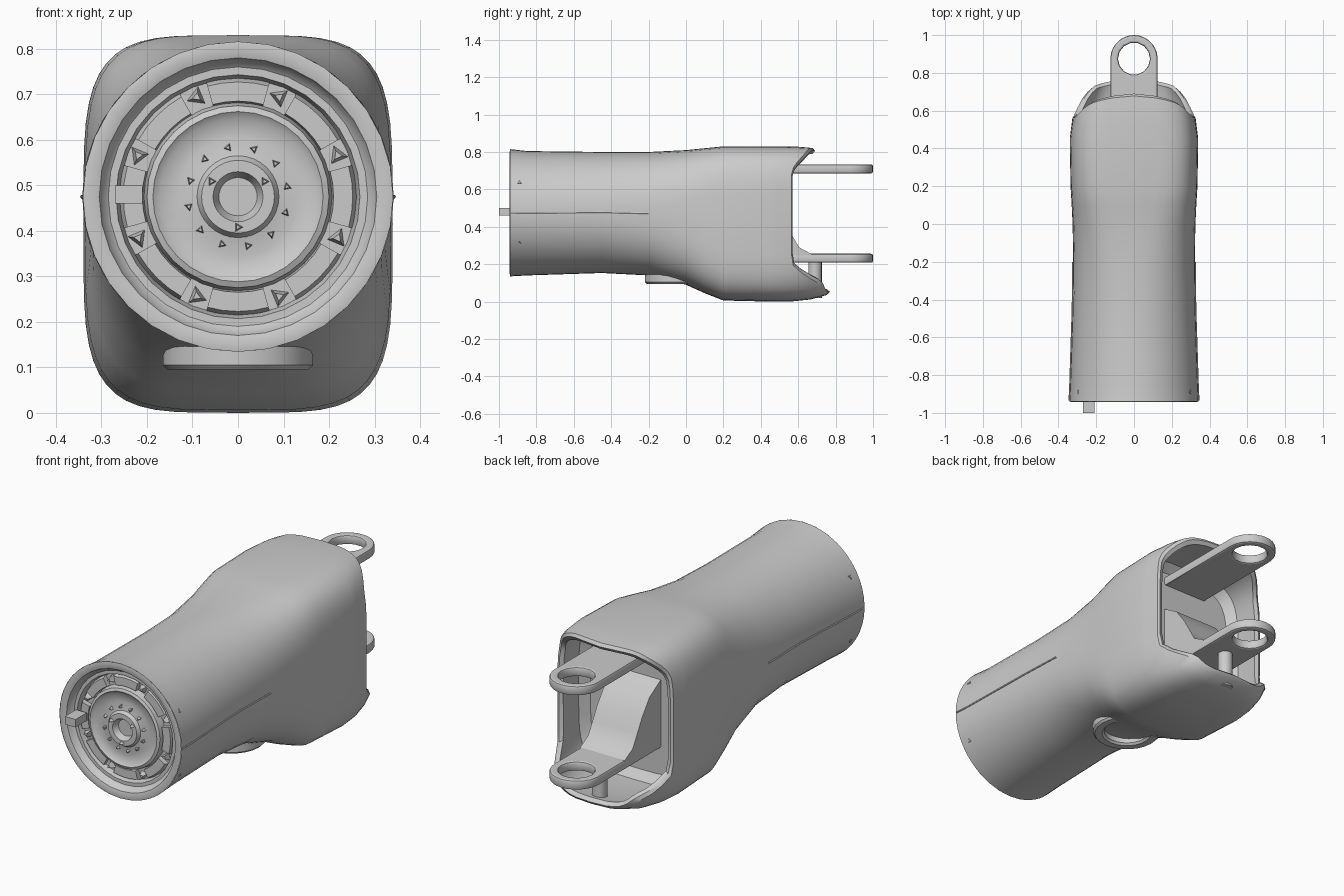
import bpy, bmesh, math
from mathutils import Matrix, Vector

cube = bpy.data.objects.get("Cube")
if cube:
    bpy.data.objects.remove(cube, do_unlink=True)

AXIS_Z = 0.475   # height of the round front's centre
SIDES = 48


def finish(name, bm, smooth=True):
    bmesh.ops.recalc_face_normals(bm, faces=bm.faces)
    mesh = bpy.data.meshes.new(name)
    bm.to_mesh(mesh)
    bm.free()
    obj = bpy.data.objects.new(name, mesh)
    bpy.context.collection.objects.link(obj)
    if smooth:
        shade(obj)
    return obj


def shade(obj):
    bpy.ops.object.select_all(action='DESELECT')
    obj.select_set(True)
    bpy.context.view_layer.objects.active = obj
    bpy.ops.object.shade_smooth_by_angle(angle=math.radians(35))


def skin(bm, rings, closed=True):
    """Bridge successive rings of points with quads."""
    loops = [[bm.verts.new(p) for p in ring] for ring in rings]
    for a, b in zip(loops, loops[1:]):
        n = len(a)
        for i in range(n if closed else n - 1):
            j = (i + 1) % n
            bm.faces.new((a[i], a[j], b[j], b[i]))
    return loops


def smoothstep(t):
    t = max(0.0, min(1.0, t))
    return t * t * (3 - 2 * t)


# Shell stations: y, bottom, top, half width, squareness
STATIONS = [
    (-0.94, 0.135, 0.815, 0.342, 2.0),
    (-0.85, 0.14, 0.805, 0.338, 2.0),
    (-0.45, 0.153, 0.80, 0.325, 2.1),
    (-0.2, 0.14, 0.80, 0.322, 2.3),
    (0.0, 0.09, 0.81, 0.325, 2.9),
    (0.1, 0.045, 0.82, 0.33, 3.5),
    (0.2, 0.006, 0.83, 0.336, 4.1),
    (0.45, 0.0, 0.83, 0.34, 4.3),
    (0.57, 0.0, 0.83, 0.325, 4.3),
    (0.66, 0.01, 0.825, 0.295, 4.3),
    (0.77, 0.04, 0.80, 0.24, 4.0),
]


def shell_point(y, angle, inset=0.0):
    for a, b in zip(STATIONS, STATIONS[1:]):
        if y <= b[0]:
            break
    t = (y - a[0]) / (b[0] - a[0])
    low, high, half, power = (p + (q - p) * t for p, q in zip(a[1:], b[1:]))
    c, s = math.cos(angle), math.sin(angle)
    x = math.copysign(abs(c) ** (2 / power), c) * (half - inset)
    z = math.copysign(abs(s) ** (2 / power), s) * ((high - low) / 2 - inset)
    return Vector((x, y, (low + high) / 2 + z))


def rim_y(angle):
    """Rear edge: hollow at the sides, lobed above and below."""
    p = shell_point(0.45, angle)
    upper = 0.12 * smoothstep((p.z - 0.68) / 0.13) * (1 - 0.6 * (p.x / 0.34) ** 2)
    lower = 0.2 * smoothstep((0.22 - p.z) / 0.17) * (1 - 0.25 * (p.x / 0.34) ** 2)
    return 0.57 + upper + lower


# Housing: outer skin, rolled rear rim and hollow rear pocket
angles = [2 * math.pi * i / SIDES for i in range(SIDES)]
rings = [[shell_point(s[0], a) for a in angles] for s in STATIONS[:8]]
for t in (0.33, 0.67, 0.95):
    rings.append([shell_point(0.45 + (rim_y(a) - 0.45) * t, a) for a in angles])
rings.append([shell_point(rim_y(a), a, 0.012) for a in angles])
for t in (0.95, 0.5, 0.0):
    rings.append([shell_point(0.42 + (rim_y(a) - 0.42) * t, a, 0.032) for a in angles])
rings.append([shell_point(0.38, a, 0.07) for a in angles])
bm = bmesh.new()
bm.faces.new(skin(bm, rings)[-1])
finish("housing", bm)


def lathe(name, profile, sides, place, span=None):
    """Spin (radius, height) pairs about local z."""
    start, end = span or (0, 2 * math.pi)
    steps = sides if span is None else sides + 1
    turn = [start + (end - start) * i / sides for i in range(steps)]
    bm = bmesh.new()
    loops = skin(bm, [[place @ Vector((r * math.cos(a), r * math.sin(a), h))
                       for a in turn] for r, h in profile], span is None)
    if span:
        for k in (0, -1):
            bm.faces.new([loop[k] for loop in loops])
    bmesh.ops.remove_doubles(bm, verts=bm.verts, dist=1e-5)
    return finish(name, bm)


# Front face: local z points out of the front, measured from the rim
FRONT = Matrix.Translation((0, -0.94, AXIS_Z)) @ Matrix.Rotation(math.pi / 2, 4, 'X')
lathe("front_face", [
    (0.341, 0), (0.325, 0.003), (0.305, -0.003), (0.297, -0.025), (0.285, -0.035),
    (0.268, -0.035), (0.26, -0.065), (0.207, -0.065), (0.2, -0.03), (0.187, -0.024),
    (0.172, -0.036), (0.13, -0.04), (0.09, -0.032), (0.08, -0.015), (0.055, -0.015),
    (0.042, -0.045), (0, -0.045)], 32, FRONT)

# Eight raised pads around the face
for k in range(8):
    mid = k * math.pi / 4
    lathe("face_pad", [(0.206, -0.066), (0.21, -0.04), (0.252, -0.04), (0.261, -0.066)],
          4, FRONT, (mid - 0.27, mid + 0.27))


def stud(name, place, radius, height):
    bm = bmesh.new()
    bmesh.ops.create_cone(bm, cap_ends=True, segments=3, radius1=radius,
                          radius2=radius * 0.45, depth=height, matrix=place)
    finish(name, bm, False)


# Rings of three-sided fasteners: count, ring radius, height, size, first angle
for count, ring, level, size, first in (
        (8, 0.237, -0.05, 0.023, math.pi / 8),
        (12, 0.11, -0.034, 0.013, 0.2),
        (3, 0.067, -0.012, 0.014, math.pi / 6)):
    for k in range(count):
        turn = Matrix.Rotation(first + 2 * math.pi * k / count, 4, 'Z')
        stud("face_stud", FRONT @ turn @ Matrix.Translation((ring, 0, level)), size, 0.03)

# Collar screws near the front edge of the housing
for k in (0.5, math.pi - 0.5, math.pi + 0.5, -0.5):
    turn = Matrix.Rotation(k, 4, 'Z') @ Matrix.Translation((0.335, 0, -0.05))
    stud("collar_screw", FRONT @ turn @ Matrix.Rotation(math.pi / 2, 4, 'Y'), 0.022, 0.012)


def box(name, centre, size):
    bm = bmesh.new()
    bmesh.ops.create_cube(bm, size=1, matrix=Matrix.Translation(centre)
                          @ Matrix.Diagonal((*size, 1)))
    return finish(name, bm, False)


# Locating peg on the front face
box("front_peg", (-0.24, -0.955, 0.48), (0.06, 0.09, 0.04))

# Ring boss under the housing
BOSS = Matrix.Translation((0, -0.055, 0))
lathe("underside_boss", [(0.165, 0.22), (0.165, 0.105), (0.155, 0.095), (0.12, 0.095),
                         (0.11, 0.105), (0.11, 0.22)], 24, BOSS)


def to_mesh(name, curve):
    obj = bpy.data.objects.new(name, curve)
    bpy.context.collection.objects.link(obj)
    bpy.ops.object.select_all(action='DESELECT')
    obj.select_set(True)
    bpy.context.view_layer.objects.active = obj
    bpy.ops.object.convert(target='MESH')
    shade(bpy.context.object)
    return bpy.context.object


def add_spline(curve, points, cyclic):
    spline = curve.splines.new('POLY')
    spline.points.add(len(points) - 1)
    for p, co in zip(spline.points, points):
        p.co = (*co, 1)
    spline.use_cyclic_u = cyclic


def lug(name, z):
    """Flat tongue with a rounded, pierced end."""
    bevel, outer, hole, centre = 0.01, 0.125, 0.085, 0.875
    curve = bpy.data.curves.new(name, 'CURVE')
    curve.dimensions = '2D'
    curve.fill_mode = 'BOTH'
    curve.extrude, curve.bevel_depth, curve.bevel_resolution = 0.014, bevel, 1
    r = outer - bevel
    arc = [(r * math.cos(math.pi * i / 14), centre + r * math.sin(math.pi * i / 14), 0)
           for i in range(15)]
    add_spline(curve, arc + [(-r, 0.39, 0), (r, 0.39, 0)], True)
    r = hole + bevel
    add_spline(curve, [(r * math.cos(2 * math.pi * i / 14),
                        centre + r * math.sin(2 * math.pi * i / 14), 0)
                       for i in range(14)], True)
    to_mesh(name, curve).location.z = z


lug("upper_lug", 0.71)
lug("lower_lug", 0.232)

# Curved gusset sweeping down onto the lower lug
gusset = [(0.37, 0.56), (0.47, 0.5), (0.53, 0.42), (0.57, 0.35), (0.605, 0.29),
          (0.67, 0.255), (0.67, 0.23), (0.37, 0.23)]
bm = bmesh.new()
for end in skin(bm, [[(x, y, z) for y, z in gusset] for x in (-0.125, 0.125)]):
    bm.faces.new(end)
finish("lug_gusset", bm)

# Post carrying the lower lug
bm = bmesh.new()
bmesh.ops.create_cone(bm, cap_ends=True, segments=16, radius1=0.036, radius2=0.036,
                      depth=0.2, matrix=Matrix.Translation((0, 0.69, 0.12)))
finish("lug_post", bm)

# Side seams along the split line
for side, angle in (("left", 0.0), ("right", math.pi)):
    seam = bpy.data.curves.new(side + "_seam", 'CURVE')
    seam.dimensions = '3D'
    seam.bevel_depth, seam.bevel_resolution = 0.005, 1
    add_spline(seam, [shell_point(y, angle) for y in (-0.935, -0.85, -0.45, -0.2)], False)
    to_mesh(side + "_seam", seam)
